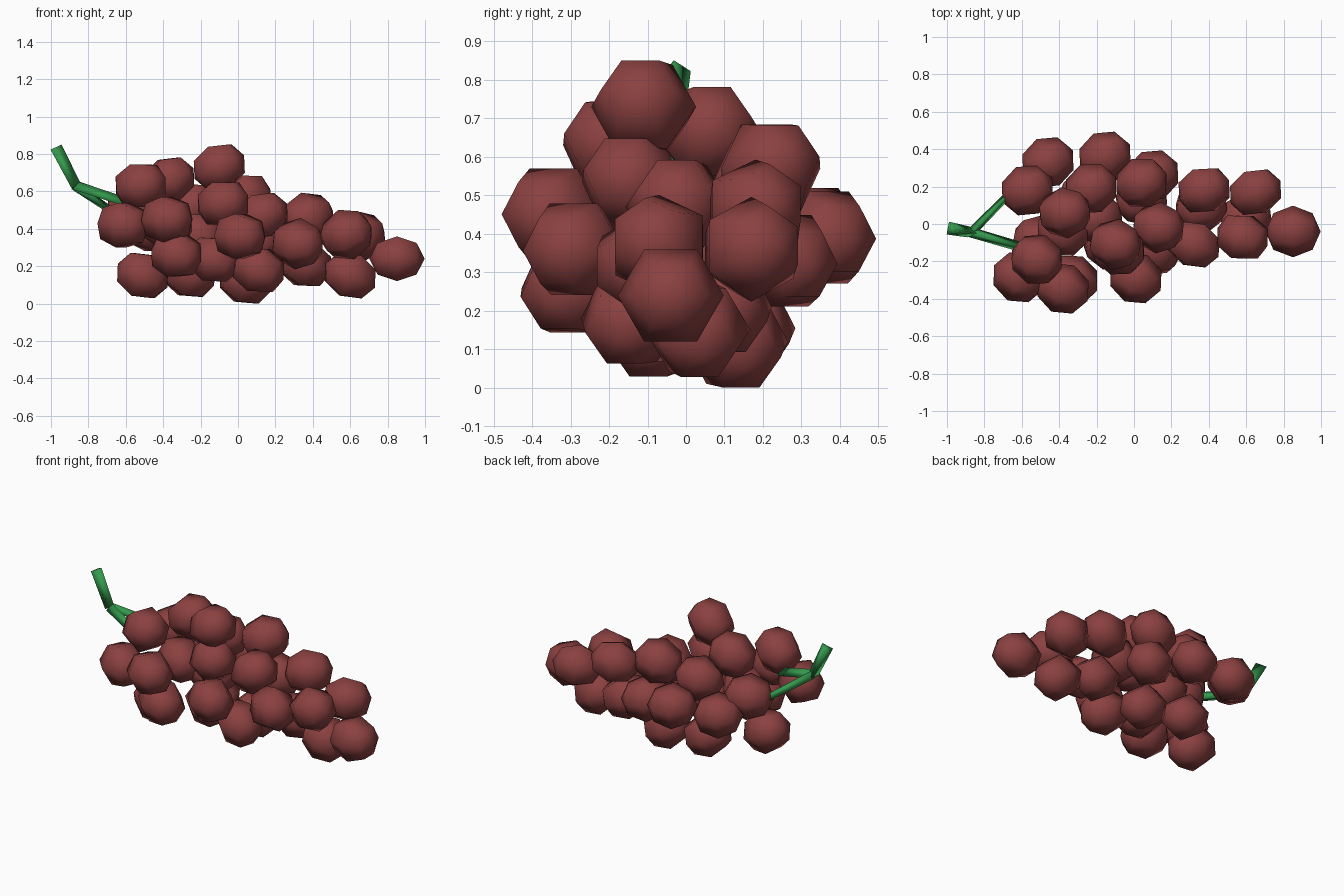
import bpy, bmesh, math
from mathutils import Vector, Matrix

if "Cube" in bpy.data.objects:
    bpy.data.objects.remove(bpy.data.objects["Cube"])


def material(name, rgb):
    m = bpy.data.materials.new(name)
    m.diffuse_color = (*rgb, 1)
    m.use_nodes = True
    m.node_tree.nodes["Principled BSDF"].inputs["Base Color"].default_value = m.diffuse_color
    return m


RED = material("grape_red", (0.26, 0.052, 0.052))
GREEN = material("stem_green", (0.035, 0.32, 0.075))


def make_object(name, bm, mat, smooth):
    bmesh.ops.recalc_face_normals(bm, faces=bm.faces)
    me = bpy.data.meshes.new(name)
    bm.to_mesh(me)
    bm.free()
    me.materials.append(mat)
    for p in me.polygons:
        p.use_smooth = smooth
    ob = bpy.data.objects.new(name, me)
    bpy.context.collection.objects.link(ob)
    return ob


# Grape centres, from the stem end towards the tip
grapes = [
    (-.615, -.285, .42), (-.57, .18, .49), (-.52, -.19, .63), (-.51, -.09, .15),
    (-.46, .33, .40), (-.38, -.345, .45), (-.37, .06, .66), (-.33, -.30, .26),
    (-.26, .15, .155), (-.23, .19, .52), (-.155, .36, .39), (-.13, -.11, .235),
    (-.10, -.11, .73), (-.08, -.14, .535), (.01, -.29, .36), (.04, .13, .12),
    (.04, .22, .57), (.10, .26, .33), (.11, -.14, .18), (.13, -.02, .47),
    (.32, -.11, .32), (.36, .09, .21), (.375, .18, .46), (.58, -.07, .37),
    (.60, .03, .15), (.65, .17, .36), (.85, -.04, .24), (-.38, -.04, .42),
    (-.20, .03, .36),
]


# Low-poly grapes, pointing along the bunch and leaning away from its middle line
def grape(i, c):
    c = Vector(c)
    spine = Vector((c.x, 0, 0.39 - 0.14 * c.x))
    axis = Vector((1, 0, 0)) + 0.5 * (c - spine).normalized()
    side = Vector((0, 0, 1))
    if c.x > 0.8:
        axis = Vector((1, 0, 0))
    elif c.x > 0.3 and c.z > 0.3:
        side = Vector((0, 1, 0))
    axis.normalize()
    side = (side - axis * side.dot(axis)).normalized()
    rot = Matrix((side, axis.cross(side), axis)).transposed().to_4x4()
    bm = bmesh.new()
    bmesh.ops.create_uvsphere(bm, u_segments=6, v_segments=4, radius=1)
    bm.transform(Matrix.Translation(c) @ rot @ Matrix.Diagonal((.138, .138, .148, 1)))
    make_object(f"grape_{i + 1:02d}", bm, RED, True)


for i, c in enumerate(grapes):
    grape(i, c)


# Three-sided tapered stem pieces
def stem(name, a, b, r1, r2):
    a, b = Vector(a), Vector(b)
    d = b - a
    bm = bmesh.new()
    bmesh.ops.create_cone(bm, cap_ends=True, segments=3, radius1=r1, radius2=r2, depth=d.length)
    bm.transform(Matrix.Translation((a + b) / 2) @ d.to_track_quat('Z', 'Y').to_matrix().to_4x4())
    make_object(name, bm, GREEN, True)


fork = (-.87, -.045, .625)
stem("main_stem", (-.978, -.025, .832), fork, .04, .034)
stem("front_branch", fork, (-.58, -.13, .53), .032, .03)
stem("back_branch", fork, (-.64, .19, .47), .028, .022)
